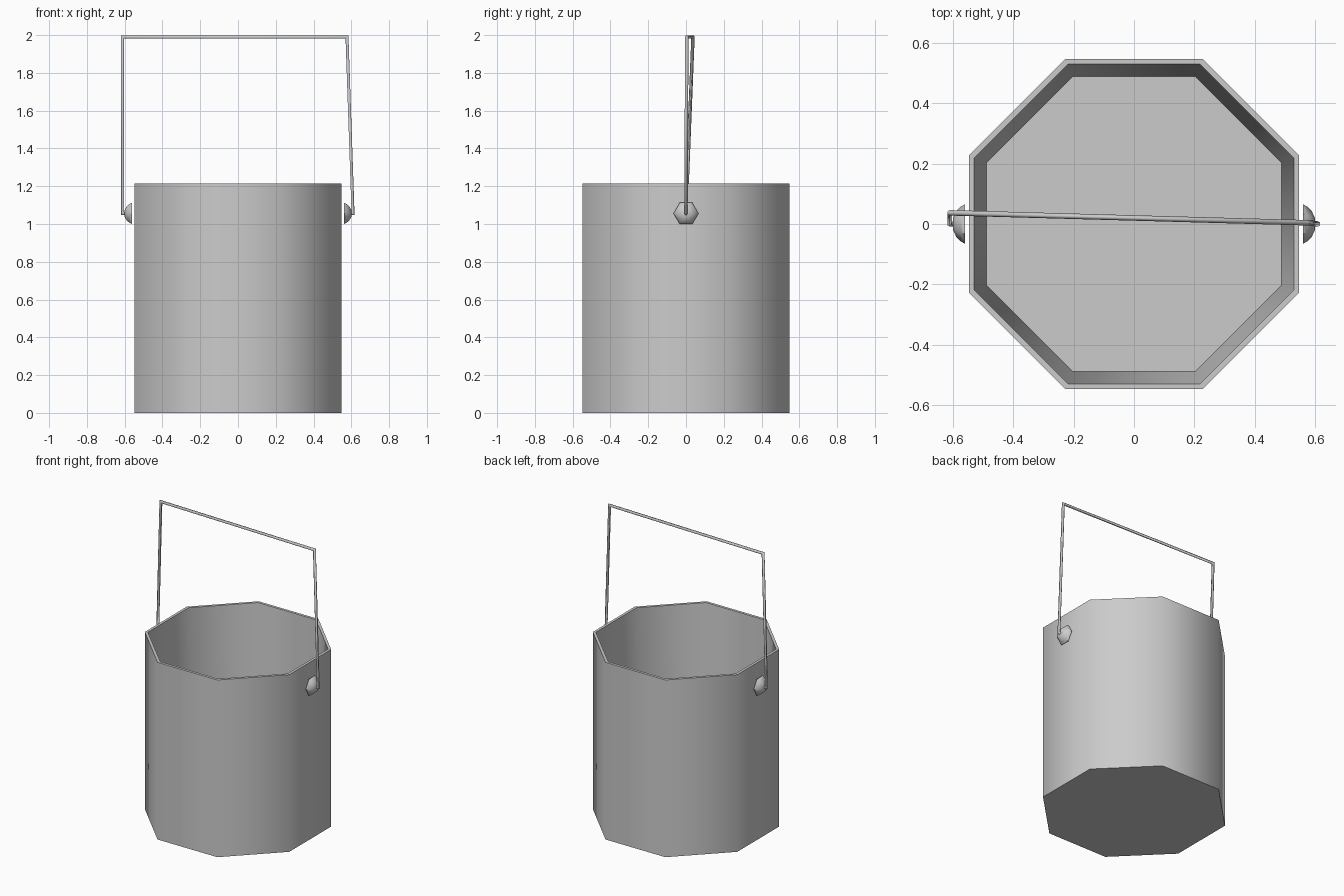
import bpy, bmesh, math
from mathutils import Vector, Matrix

cube = bpy.data.objects.get("Cube")
if cube:
    bpy.data.objects.remove(cube, do_unlink=True)

metal = bpy.data.materials.new("grey metal")
metal.use_nodes = True
GREY = (0.6, 0.6, 0.6, 1)
metal.diffuse_color = GREY
metal.node_tree.nodes["Principled BSDF"].inputs["Base Color"].default_value = GREY


def lathe(name, profile, sides, phase, matrix, smooth_angle):
    """Spin (radius, height) points about z, cap both ends."""
    bm = bmesh.new()
    rings = []
    for r, h in profile:
        angles = [phase + 2 * math.pi * i / sides for i in range(sides)]
        rings.append([bm.verts.new((r * math.cos(a), r * math.sin(a), h)) for a in angles])
    for low, high in zip(rings, rings[1:]):
        for i in range(sides):
            j = (i + 1) % sides
            bm.faces.new((low[i], low[j], high[j], high[i]))
    bm.faces.new(rings[0][::-1])
    bm.faces.new(rings[-1])
    bm.transform(matrix)
    bmesh.ops.recalc_face_normals(bm, faces=bm.faces)
    return finish(name, bm, smooth_angle)


def finish(name, bm, smooth_angle):
    mesh = bpy.data.meshes.new(name)
    bm.to_mesh(mesh)
    bm.free()
    mesh.materials.append(metal)
    obj = bpy.data.objects.new(name, mesh)
    bpy.context.collection.objects.link(obj)
    bpy.ops.object.select_all(action='DESELECT')
    obj.select_set(True)
    bpy.context.view_layer.objects.active = obj
    bpy.ops.object.shade_smooth_by_angle(angle=math.radians(smooth_angle))
    return obj


# Octagonal bucket: outer wall, flat rim, tapered inner wall, floor
corner = 1 / math.cos(math.pi / 8)
bucket_profile = [(0.548, 0), (0.548, 1.215), (0.53, 1.215), (0.49, 0.05)]
lathe("bucket", [(r * corner, h) for r, h in bucket_profile], 8, math.pi / 8,
      Matrix.Identity(4), 50)

# Hexagonal domed knobs on both sides
knob_profile = [(0.066, 0), (0.058, 0.014), (0.042, 0.03), (0.02, 0.04)]
for side, name in ((1, "left_knob"), (-1, "right_knob")):
    place = Matrix.Translation((side * 0.56, 0, 1.056)) @ Matrix.Rotation(side * math.pi / 2, 4, 'Y')
    lathe(name, knob_profile, 6, math.pi / 2, place, 50)

# Wire handle: thin square-cornered rod with mitred bends, hooked into the knobs
path = [Vector(p) for p in ((-0.57, 0, 1.056), (-0.611, 0, 1.056), (-0.611, 0.037, 1.991),
                            (0.577, 0.004, 1.991), (0.609, 0, 1.056), (0.57, 0, 1.056))]
RADIUS, SIDES = 0.009, 6
bm = bmesh.new()
rings = []
for k, point in enumerate(path):
    before = (point - path[k - 1]).normalized() if k else None
    after = (path[k + 1] - point).normalized() if k + 1 < len(path) else None
    along = ((before or after) + (after or before)).normalized()
    across = Vector((0, 1, 0))
    across = (across - along * across.dot(along)).normalized()
    other = along.cross(across)
    stretch = 1 / max(0.5, along.dot(before or after))
    ring = []
    for i in range(SIDES):
        a = 2 * math.pi * i / SIDES
        ring.append(bm.verts.new(point + RADIUS * (across * math.cos(a) + other * math.sin(a) * stretch)))
    rings.append(ring)
for low, high in zip(rings, rings[1:]):
    for i in range(SIDES):
        j = (i + 1) % SIDES
        bm.faces.new((low[i], low[j], high[j], high[i]))
bm.faces.new(rings[0][::-1])
bm.faces.new(rings[-1])
bmesh.ops.recalc_face_normals(bm, faces=bm.faces)
finish("handle", bm, 65)
